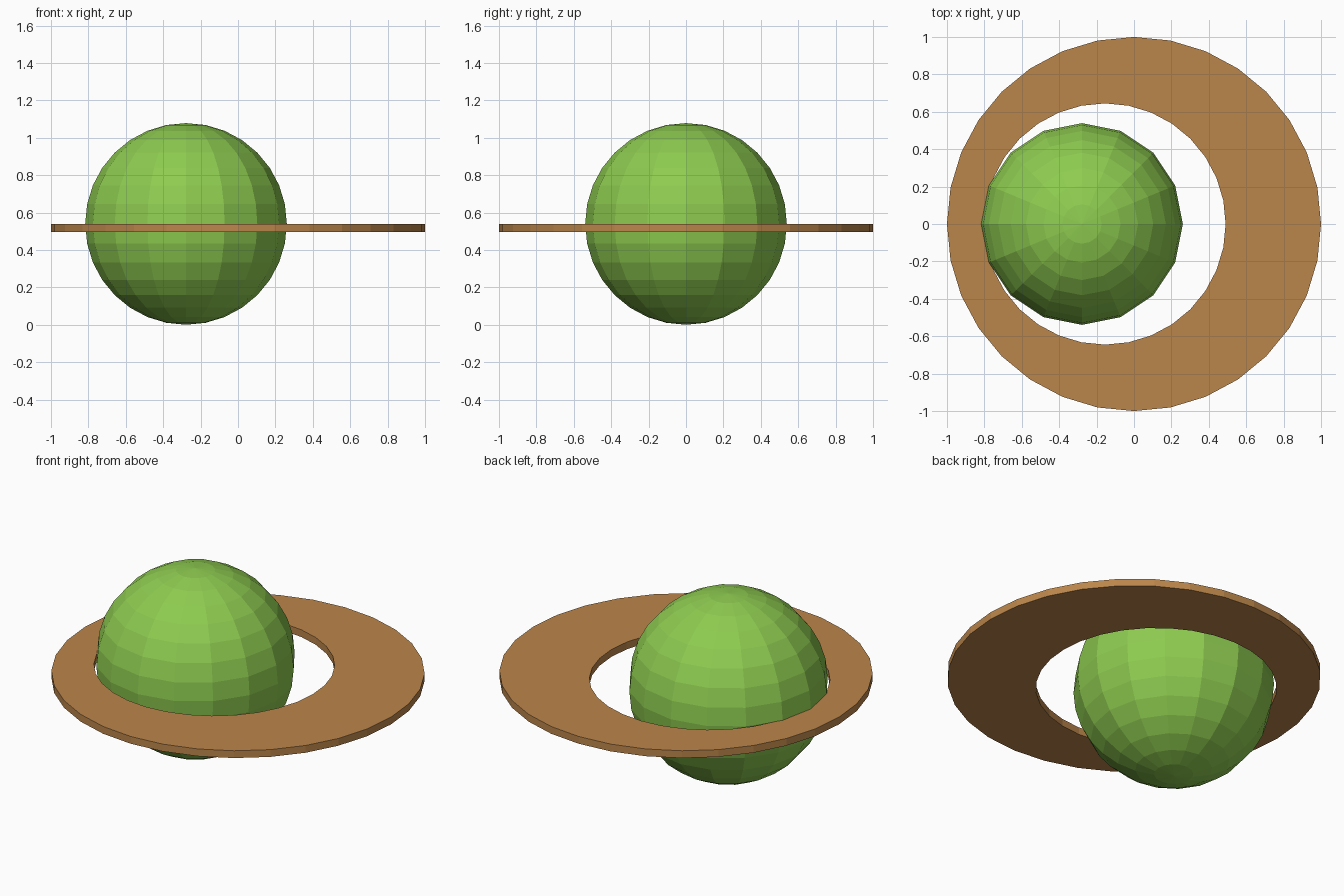
import bpy, bmesh
from math import sin, cos, tau

if "Cube" in bpy.data.objects:
    bpy.data.objects.remove(bpy.data.objects["Cube"])


def material(name, color):
    m = bpy.data.materials.new(name)
    m.diffuse_color = (*color, 1)
    m.use_nodes = True
    m.node_tree.nodes["Principled BSDF"].inputs["Base Color"].default_value = m.diffuse_color
    return m


def circle(bm, cx, radius, z, sides=32):
    return [bm.verts.new((cx + radius * cos(tau * i / sides),
                          radius * sin(tau * i / sides), z)) for i in range(sides)]


# Planet: low-poly sphere resting on the ground
bpy.ops.mesh.primitive_uv_sphere_add(segments=16, ring_count=16, radius=0.539,
                                     location=(-0.278, 0, 0.54))
planet = bpy.context.object
planet.name = "planet"
planet.data.materials.append(material("green", (0.27, 0.6, 0.08)))

# Ring: flat disc with an off-centre hole around the planet
bm = bmesh.new()
loops = [circle(bm, 0, 1.0, 0.497), circle(bm, 0, 1.0, 0.54),
         circle(bm, -0.155, 0.645, 0.54), circle(bm, -0.155, 0.645, 0.497)]
for k in range(4):
    a, b = loops[k], loops[(k + 1) % 4]
    for i in range(32):
        j = (i + 1) % 32
        bm.faces.new((a[i], a[j], b[j], b[i]))
bmesh.ops.recalc_face_normals(bm, faces=bm.faces)
mesh = bpy.data.meshes.new("ring")
bm.to_mesh(mesh)
bm.free()
ring = bpy.data.objects.new("ring", mesh)
bpy.context.collection.objects.link(ring)
mesh.materials.append(material("orange_brown", (0.5, 0.24, 0.07)))
